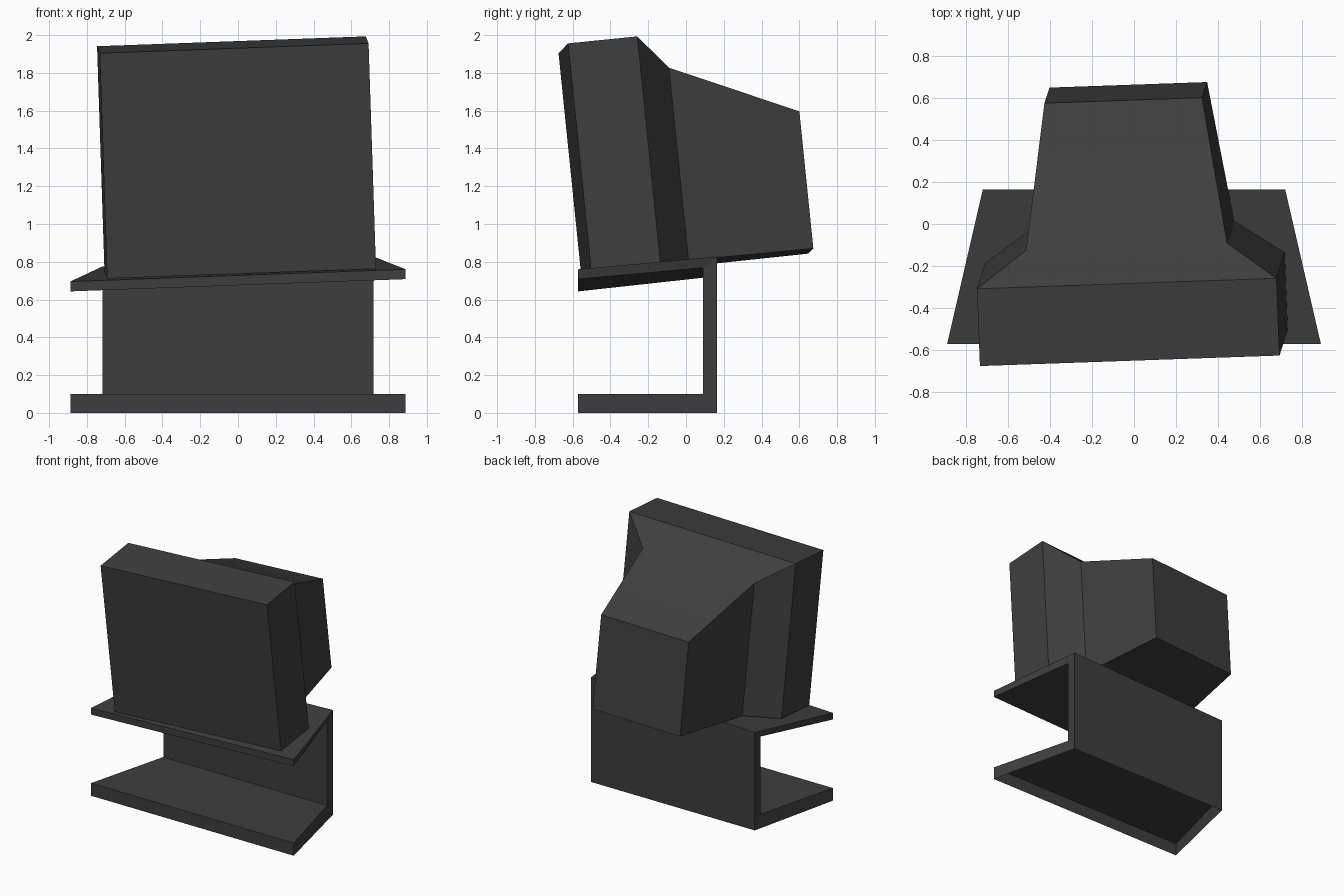
import bpy, bmesh
from mathutils import Vector, Matrix

if "Cube" in bpy.data.objects:
    bpy.data.objects.remove(bpy.data.objects["Cube"])

mat = bpy.data.materials.new("dark_grey")
mat.diffuse_color = (0.048, 0.048, 0.048, 1)
mat.use_nodes = True
mat.node_tree.nodes["Principled BSDF"].inputs["Base Color"].default_value = mat.diffuse_color


def finish(name, bm):
    bmesh.ops.recalc_face_normals(bm, faces=bm.faces)
    me = bpy.data.meshes.new(name)
    bm.to_mesh(me)
    bm.free()
    me.materials.append(mat)
    ob = bpy.data.objects.new(name, me)
    bpy.context.collection.objects.link(ob)
    return ob


def bridge(bm, a, b, skip=()):
    """Quads between two closed loops of vertices."""
    n = len(a)
    for i in range(n):
        if i not in skip:
            j = (i + 1) % n
            bm.faces.new((a[i], a[j], b[j], b[i]))


# Stand: C-shaped profile, tapering to the back, open underneath, tilted shelf
def shelf(x, y, drop=0.0):
    return 0.732 + 0.0365 * x + 0.1 * (y + 0.528) - drop


F, B, W = -0.571, 0.165, 0.09
# (y, half width, z); a z of None means shelf top, -1 means shelf underside
profile = [(F, 0.888, 0), (B, 0.718, 0), (B, 0.718, None), (F, 0.888, None),
           (F, 0.888, -1), (W, 0.718, -1), (W, 0.718, 0.10), (F, 0.888, 0.10)]
bm = bmesh.new()
sides = []
for s in (-1, 1):
    loop = []
    for y, hw, z in profile:
        x = s * hw
        if z is None:
            z = shelf(x, y)
        elif z < 0:
            z = shelf(x, y, 0.052)
        loop.append(bm.verts.new((x, y, z)))
    for ids in ((0, 1, 6, 7), (1, 2, 5, 6), (2, 3, 4, 5)):
        bm.faces.new([loop[i] for i in ids])
    sides.append(loop)
bridge(bm, *sides, skip=(0,))
finish("stand", bm)

# Monitor housing: lofted rectangles along its depth (depth, half width, height)
bm = bmesh.new()
rings = []
for y, hw, h in [(0, 0.7125, 1.2), (0.369, 0.7125, 1.2),
                 (0.528, 0.478, 1.026), (1.196, 0.375, 0.73)]:
    rings.append([bm.verts.new(p) for p in
                  ((-hw, y, 0), (hw, y, 0), (hw, y, h), (-hw, y, h))])
for a, b in zip(rings, rings[1:]):
    bridge(bm, a, b)
bm.faces.new(rings[0])
bm.faces.new(rings[-1])
monitor = finish("monitor", bm)

# Tilt the monitor onto the shelf
ax = Vector((1.423, 0.05, 0.052)).normalized()
az = Vector((-0.04, -0.122, 1.195))
az = (az - ax * az.dot(ax)).normalized()
ay = az.cross(ax)
rot = Matrix((ax, ay, az)).transposed().to_4x4()
monitor.data.transform(Matrix.Translation((0.019, -0.528, 0.737)) @ rot)

# Soften only the shallow crease on the monitor top
bpy.ops.object.select_all(action='DESELECT')
bpy.context.view_layer.objects.active = monitor
monitor.select_set(True)
bpy.ops.object.shade_smooth_by_angle(angle=0.52)
